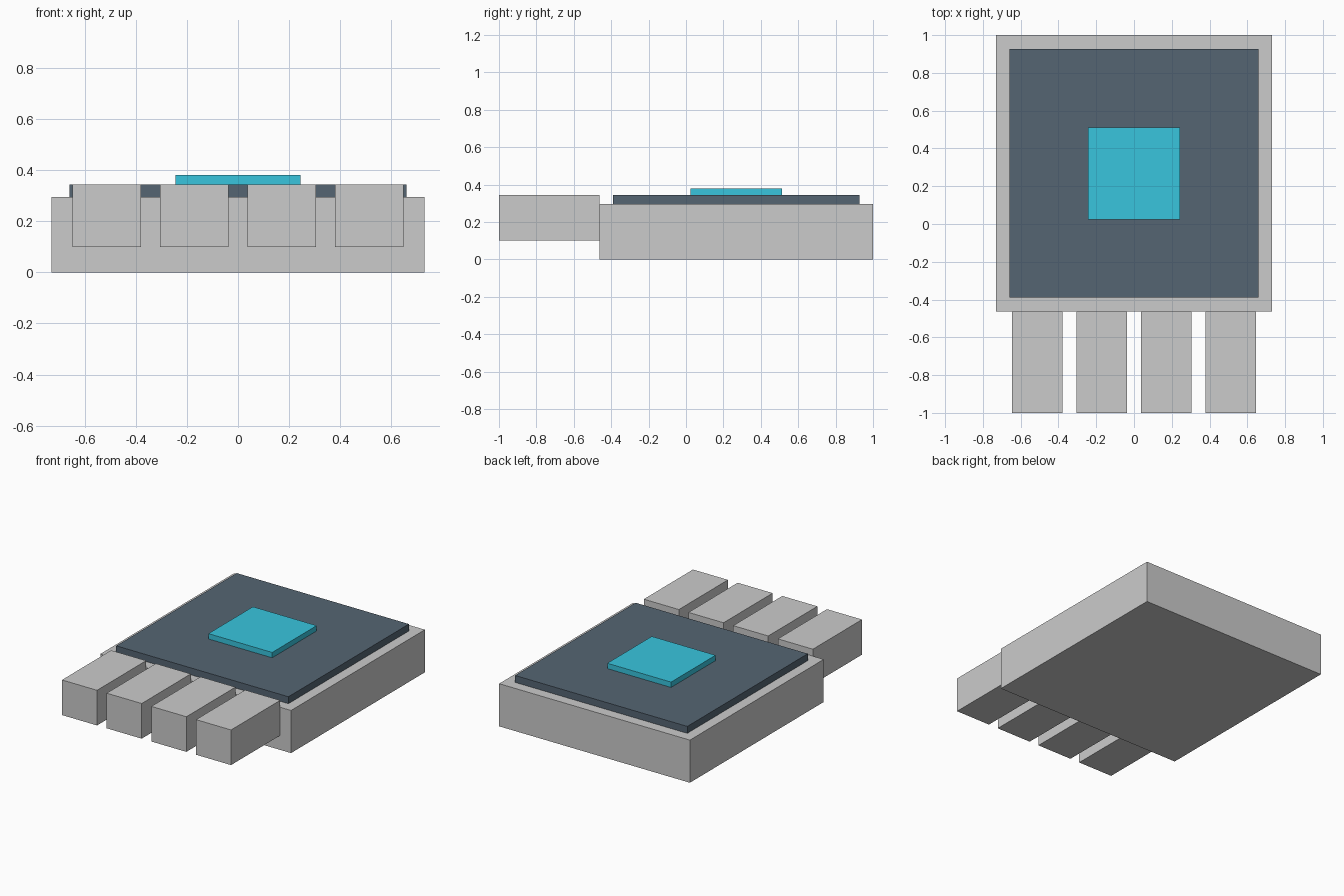
import bpy

if "Cube" in bpy.data.objects:
    bpy.data.objects.remove(bpy.data.objects["Cube"])


def material(name, color):
    mat = bpy.data.materials.new(name)
    mat.diffuse_color = color
    mat.use_nodes = True
    mat.node_tree.nodes["Principled BSDF"].inputs["Base Color"].default_value = mat.diffuse_color
    return mat


def box(name, x, y, z, mat=None):
    """Box from (min, max) ranges on each axis."""
    centre = [(a + b) / 2 for a, b in (x, y, z)]
    bpy.ops.mesh.primitive_cube_add(size=1, location=centre)
    obj = bpy.context.object
    obj.name = name
    obj.scale = [b - a for a, b in (x, y, z)]
    bpy.ops.object.transform_apply(location=False, rotation=False, scale=True)
    if mat:
        obj.data.materials.append(mat)
    return obj


slate = material("slate", (0.09, 0.13, 0.17, 1))
cyan = material("cyan", (0.04, 0.56, 0.73, 1))

# Palm block with its back plate and glowing centre
box("palm", (-0.73, 0.73), (-0.463, 1.0), (0, 0.295))
box("back_plate", (-0.659, 0.659), (-0.39, 0.927), (0.295, 0.343), slate)
box("centre_light", (-0.244, 0.244), (0.025, 0.512), (0.343, 0.38), cyan)

# Four fingers along the front
for i in range(4):
    cx = (i - 1.5) * 0.342
    box(f"finger_{i + 1}", (cx - 0.134, cx + 0.134), (-1.0, -0.463), (0.1, 0.343))
